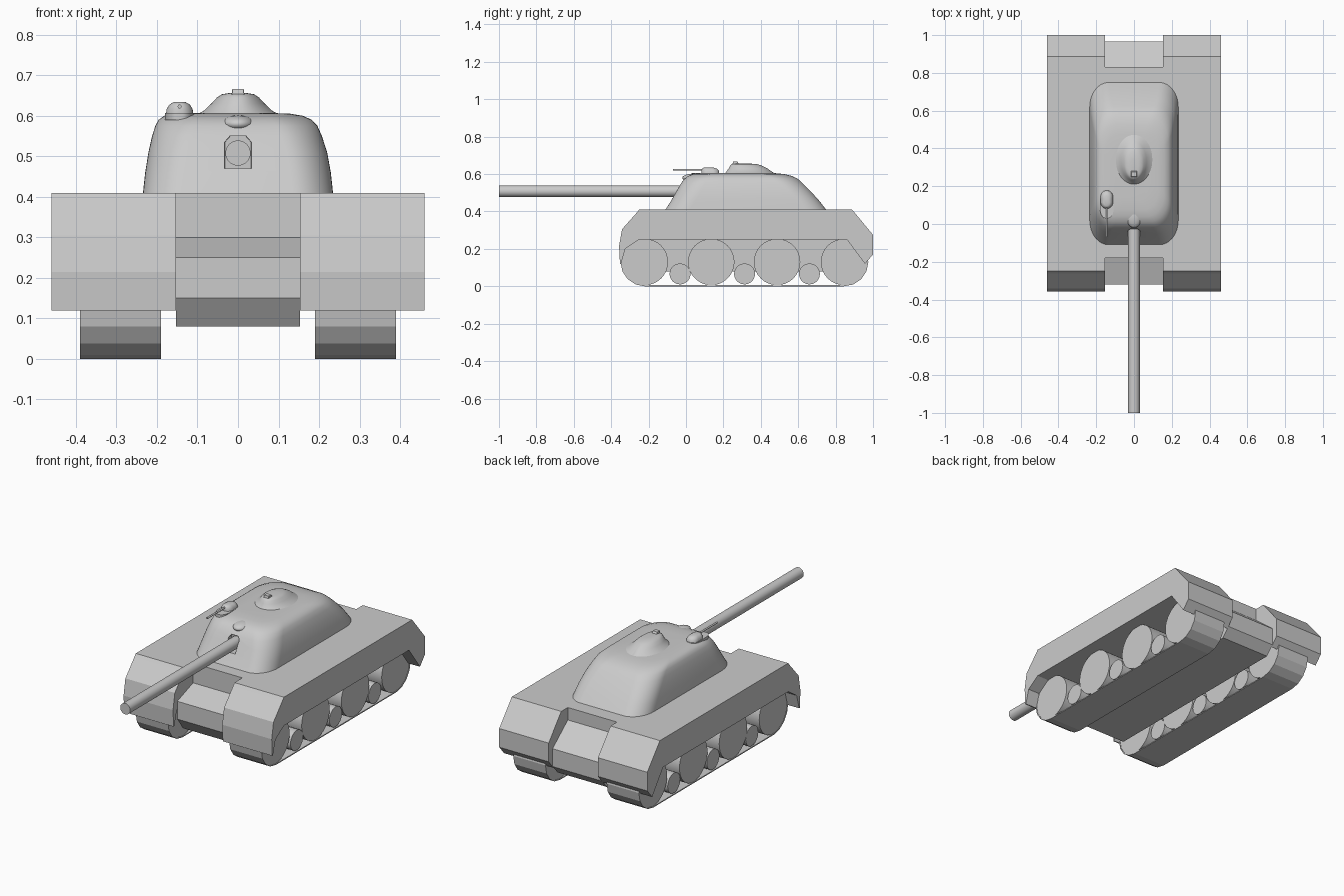
import bpy, bmesh
from math import sin, cos, pi, radians
from mathutils import Matrix

if "Cube" in bpy.data.objects:
    bpy.data.objects.remove(bpy.data.objects["Cube"])


def finish(name, bm, smooth=None):
    bmesh.ops.recalc_face_normals(bm, faces=bm.faces[:])
    me = bpy.data.meshes.new(name)
    bm.to_mesh(me)
    bm.free()
    ob = bpy.data.objects.new(name, me)
    bpy.context.collection.objects.link(ob)
    if smooth:
        bpy.ops.object.select_all(action='DESELECT')
        ob.select_set(True)
        bpy.context.view_layer.objects.active = ob
        bpy.ops.object.shade_smooth_by_angle(angle=radians(smooth))
    return ob


def extrude_x(name, profile, x0, x1):
    """Extrude a closed (y, z) profile along x."""
    bm = bmesh.new()
    f = bm.faces.new([bm.verts.new((x0, y, z)) for y, z in profile])
    r = bmesh.ops.extrude_face_region(bm, geom=[f])
    vs = [v for v in r['geom'] if isinstance(v, bmesh.types.BMVert)]
    bmesh.ops.translate(bm, verts=vs, vec=(x1 - x0, 0, 0))
    return finish(name, bm)


def cylinder(name, r, centre, length, axis, seg=32):
    bm = bmesh.new()
    rot = Matrix.Rotation(pi / 2, 4, 'Y' if axis == 'X' else 'X')
    bmesh.ops.create_cone(bm, cap_ends=True, segments=seg, radius1=r, radius2=r,
                          depth=length, matrix=Matrix.Translation(centre) @ rot)
    return finish(name, bm, 40)


def loft(name, rings, power, smooth=40, n=12):
    """Skin rounded rings given as (z, x0, x1, y0, y1, corner x, corner y)."""
    bm = bmesh.new()
    loops = []
    for z, x0, x1, y0, y1, rx, ry in rings:
        loop = []
        for q, (cx, cy) in enumerate([(x1 - rx, y1 - ry), (x0 + rx, y1 - ry),
                                      (x0 + rx, y0 + ry), (x1 - rx, y0 + ry)]):
            for i in range(n):
                a = q * pi / 2 + i / (n - 1) * pi / 2
                c, s = cos(a), sin(a)
                px = abs(c) ** power * (1 if c > 0 else -1) * rx
                py = abs(s) ** power * (1 if s > 0 else -1) * ry
                loop.append(bm.verts.new((cx + px, cy + py, z)))
        loops.append(loop)
    for a, b in zip(loops, loops[1:]):
        for i in range(len(a)):
            j = (i + 1) % len(a)
            bm.faces.new((a[i], a[j], b[j], b[i]))
    bm.faces.new(loops[0])
    bm.faces.new(loops[-1])
    return finish(name, bm, smooth)


# Central hull
extrude_x("hull", [(-.18, .41), (-.18, .30), (-.32, .25), (-.32, .15), (-.27, .08),
                   (.92, .08), (.965, .13), (.965, .23), (.83, .34), (.83, .41)],
          -.153, .153)

fender = [(-.25, .41), (-.262, .395), (-.342, .305), (-.358, .215), (-.353, .12),
          (-.347, .12), (-.325, .20), (-.25, .25), (.86, .25), (.957, .12),
          (1, .17), (1, .275), (.888, .41)]
R = .13
belt = ([(-.22 - R * sin(i * pi / 8), R - R * cos(i * pi / 8)) for i in range(9)] +
        [(.845 + R * sin(i * pi / 8), R - R * cos(i * pi / 8)) for i in range(8, -1, -1)])

for side, s in (("right", 1), ("left", -1)):
    # Fender slab with wheel arch
    extrude_x("fender_" + side, fender, s * .153, s * .46)
    # Track belt
    bm = bmesh.new()
    a = [bm.verts.new((s * .19, y, z)) for y, z in belt]
    b = [bm.verts.new((s * .39, y, z)) for y, z in belt]
    for i in range(len(a)):
        j = (i + 1) % len(a)
        bm.faces.new((a[i], a[j], b[j], b[i]))
    track = finish("track_" + side, bm)
    mod = track.modifiers.new("thickness", 'SOLIDIFY')
    mod.thickness, mod.offset = .006, -1
    # Road wheels and small rollers
    for i, y in enumerate((-.22, .135, .487, .845)):
        cylinder(f"wheel_{side}_{i}", .124, (s * .29, y, .13), .195, 'X')
    for i, y in enumerate((-.032, .313, .66)):
        cylinder(f"roller_{side}_{i}", .056, (s * .29, y, .066), .195, 'X', 24)

# Turret shell with gun opening
turret = loft("turret", [
    (.405, -.235, .235, -.113, .753, .10, .13),
    (.46, -.229, .229, -.078, .71, .10, .13),
    (.51, -.221, .22, -.05, .665, .10, .13),
    (.55, -.212, .207, -.027, .625, .10, .13),
    (.575, -.204, .196, -.008, .597, .10, .13),
    (.59, -.196, .182, .012, .565, .10, .13),
    (.60, -.182, .16, .04, .525, .09, .12),
    (.605, -.155, .13, .075, .475, .08, .11),
    (.607, -.11, .08, .13, .41, .06, .09)], 1)
cutter = loft("gun_opening", [(.47, -.033, .033, -.2, -.01, .001, .001),
                              (.535, -.033, .033, -.2, -.01, .001, .001),
                              (.55, -.02, .02, -.2, -.01, .001, .001)], 1, None, 2)
cutter.hide_render = True
cutter.hide_viewport = True
cut = turret.modifiers.new("opening", 'BOOLEAN')
cut.operation, cut.object, cut.solver = 'DIFFERENCE', cutter, 'EXACT'

# Brow above the gun
bm = bmesh.new()
bmesh.ops.create_uvsphere(bm, u_segments=24, v_segments=12, radius=1)
bmesh.ops.transform(bm, verts=bm.verts[:], matrix=Matrix.Translation((0, .04, .58))
                    @ Matrix.Diagonal((.042, .06, .022, 1)))
finish("gun_brow", bm, 60)

# Main gun
cylinder("gun_barrel", .031, (0, -.49, .508), 1.02, 'Y')

# Commander dome and its periscope
loft("dome", [(.60, -.11, .11, .205, .48, .11, .13),
              (.612, -.085, .085, .215, .46, .085, .12),
              (.63, -.066, .066, .228, .435, .066, .10),
              (.645, -.052, .052, .236, .405, .05, .08),
              (.653, -.04, .04, .245, .38, .04, .06),
              (.656, -.022, .022, .26, .34, .022, .04)], 1)
loft("periscope", [(.65, -.016, .016, .248, .285, .001, .001),
                   (.666, -.014, .014, .252, .275, .001, .001)], 1, None, 2)

# Small hatch, its base plate and machine gun
loft("hatch_plate", [(.59, -.18, -.108, .03, .18, .03, .05),
                     (.607, -.18, -.108, .03, .18, .03, .05)], 1)
loft("hatch", [(.60, -.178, -.11, .082, .178, .03, .035),
               (.617, -.176, -.112, .082, .176, .03, .035),
               (.628, -.169, -.119, .086, .167, .024, .03),
               (.634, -.158, -.13, .095, .15, .013, .02)], 1)
cylinder("machine_gun", .005, (-.144, .015, .623), .17, 'Y', 12)
